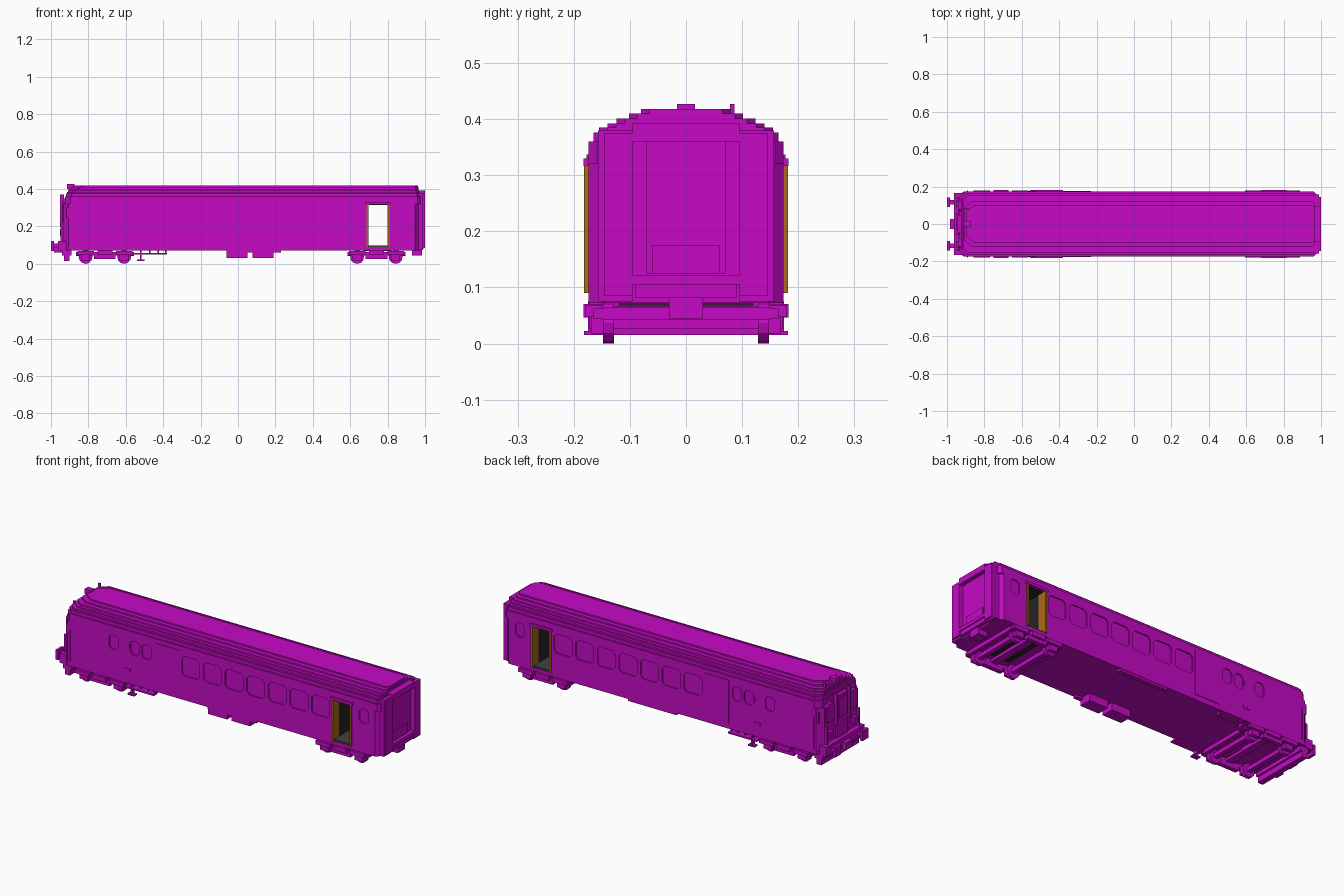
import bpy, bmesh, math
from mathutils import Vector

if "Cube" in bpy.data.objects:
    bpy.data.objects.remove(bpy.data.objects["Cube"], do_unlink=True)


def material(name, rgb):
    m = bpy.data.materials.new(name)
    m.use_nodes = True
    m.diffuse_color = (*rgb, 1)
    node = next(n for n in m.node_tree.nodes if n.type == 'BSDF_PRINCIPLED')
    node.inputs["Base Color"].default_value = (*rgb, 1)
    return m


MAGENTA = material("magenta paint", (0.56, 0.003, 0.56))
OCHRE = material("ochre door frame", (0.42, 0.14, 0.012))
DARK = material("dark interior", (0.018, 0.018, 0.018))
GREY = material("grey interior floor", (0.05, 0.055, 0.055))


def prism(bm, pts, axis, a, b):
    """Extrude an outline along an axis from a to b."""
    def place(p, t):
        c = list(p)
        c.insert(axis, t)
        return bm.verts.new(c)
    lo = [place(p, a) for p in pts]
    hi = [place(p, b) for p in pts]
    n = len(pts)
    bm.faces.new(lo)
    bm.faces.new(hi[::-1])
    for i in range(n):
        bm.faces.new((lo[i], hi[i], hi[(i + 1) % n], lo[(i + 1) % n]))


def finish(name, bm, mat):
    bmesh.ops.recalc_face_normals(bm, faces=bm.faces)
    me = bpy.data.meshes.new(name)
    bm.to_mesh(me)
    bm.free()
    ob = bpy.data.objects.new(name, me)
    bpy.context.collection.objects.link(ob)
    me.materials.append(mat)
    return ob


def boxes(name, specs, mat=MAGENTA, both=False):
    """Join boxes (x0, x1, y0, y1, z0, z1); both adds copies at -y."""
    bm = bmesh.new()
    for x0, x1, y0, y1, z0, z1 in specs:
        for s in ((1, -1) if both else (1,)):
            prism(bm, [(x0, s * y0), (x1, s * y0), (x1, s * y1), (x0, s * y1)], 2, z0, z1)
    return finish(name, bm, mat)


def slab(bm, z0, z1, hw, x0, x1, c0, c1, d0=None, d1=None):
    """Plan-view slab with chamfered ends; c is the length, d the width of the cut."""
    d0 = c0 if d0 is None else d0
    d1 = c1 if d1 is None else d1
    pts = []
    for x, y in ((x0, hw - d0), (x0 + c0, hw), (x1 - c1, hw), (x1, hw - d1),
                 (x1, d1 - hw), (x1 - c1, -hw), (x0 + c0, -hw), (x0, d0 - hw)):
        if not pts or (x, y) != pts[-1]:
            pts.append((x, y))
    if pts[0] == pts[-1]:
        pts.pop()
    prism(bm, pts, 2, z0, z1)


def octagon(cx, cz, w, h, c):
    w, h = w / 2, h / 2
    return [(cx - w, cz - h + c), (cx - w + c, cz - h), (cx + w - c, cz - h), (cx + w, cz - h + c),
            (cx + w, cz + h - c), (cx + w - c, cz + h), (cx - w + c, cz + h), (cx - w, cz + h - c)]


# Floor slab and side walls, split by the open doorway
HW = 0.174
bm = bmesh.new()
slab(bm, 0.072, 0.09, HW, -0.94, 0.975, 0.03, 0.028)
finish("floor", bm, MAGENTA)
walls = []
for name, x0, x1, c0, c1 in (("main_walls", -0.935, 0.69, 0.03, 0),
                             ("rear_walls", 0.808, 0.975, 0, 0.028)):
    bm = bmesh.new()
    slab(bm, 0.09, 0.32, HW, x0, x1, c0, c1)
    walls.append(finish(name, bm, MAGENTA))

# Recessed windows
bm = bmesh.new()
windows = [(-0.163 + 0.1305 * i, 0.2575, 0.108, 0.105, 0.016) for i in range(7)]
windows += [(x, 0.273, 0.055, 0.076, 0.014) for x in (-0.628, -0.5, -0.43, 0.88)]
for w in windows:
    for s in (1, -1):
        prism(bm, octagon(*w), 1, s * 0.168, s * 0.2)
cutter = finish("window_cutter", bm, MAGENTA)
cutter.hide_render = True
for ob in walls:
    mod = ob.modifiers.new("windows", 'BOOLEAN')
    mod.operation = 'DIFFERENCE'
    mod.solver = 'EXACT'
    mod.object = cutter
    bpy.context.view_layer.objects.active = ob
    bpy.ops.object.modifier_apply(modifier=mod.name)
bpy.data.objects.remove(cutter, do_unlink=True)

# Stepped roof: bottom, top, half width, front end, rear end, chamfer length, width
bm = bmesh.new()
for z0, z1, hw, x0, x1, c, d in (
        (0.320, 0.360, 0.174, -0.925, 0.975, 0.03, 0.030),
        (0.360, 0.376, 0.165, -0.920, 0.972, 0.03, 0.030),
        (0.376, 0.385, 0.155, -0.915, 0.970, 0.03, 0.030),
        (0.385, 0.392, 0.140, -0.910, 0.968, 0.04, 0.035),
        (0.392, 0.401, 0.124, -0.905, 0.966, 0.04, 0.035),
        (0.401, 0.410, 0.102, -0.895, 0.964, 0.045, 0.035),
        (0.410, 0.418, 0.080, -0.880, 0.962, 0.05, 0.035)):
    slab(bm, z0, z1, hw, x0, x1, c, 0.015, d, 0.015)
finish("roof", bm, MAGENTA)
boxes("roof_lamp", [(-0.915, -0.875, -0.016, 0.016, 0.40, 0.427)])
boxes("roof_horn", [(-0.9, -0.885, 0.078, 0.086, 0.40, 0.427)])

# Baggage door, vents and handles on the sides
boxes("baggage_door", [(-0.38, -0.23, 0.17, 0.177, 0.10, 0.337)], both=True)
boxes("side_vents", [(x, x + 0.018, 0.17, 0.177, 0.136, 0.152) for x in (-0.57, -0.545)]
      + [(-0.541, -0.53, 0.17, 0.177, 0.265, 0.285)], both=True)
boxes("cab_side_rails", [(-0.918, -0.902, 0.15, 0.172, 0.245, 0.30),
                         (-0.893, -0.888, 0.17, 0.178, 0.10, 0.27)], both=True)

# Doorway frames, header and vestibule lining
boxes("door_frame", [(0.688, 0.699, 0.13, 0.182, 0.09, 0.316),
                     (0.799, 0.81, 0.13, 0.182, 0.09, 0.316)], OCHRE, True)
boxes("door_header", [(0.682, 0.816, 0.165, 0.183, 0.316, 0.33)], both=True)
boxes("vestibule_walls", [(0.69, 0.698, -0.13, 0.13, 0.09, 0.32),
                          (0.80, 0.808, -0.13, 0.13, 0.09, 0.32),
                          (0.70, 0.80, -0.165, 0.165, 0.314, 0.322)], DARK)
boxes("vestibule_floor", [(0.698, 0.80, -0.17, 0.17, 0.088, 0.098)], GREY)
boxes("underfloor_hatch", [(0.67, 0.82, -0.12, 0.12, 0.068, 0.074)], DARK)

# Rear gangway
boxes("gangway_frame", [(0.965, 0.99, 0.095, 0.157, 0.075, 0.38),
                        (0.985, 1.0, 0.095, 0.145, 0.085, 0.375)], both=True)
boxes("gangway_top", [(0.965, 1.0, -0.095, 0.095, 0.36, 0.392)])
boxes("gangway_door", [(0.965, 0.978, -0.07, 0.07, 0.125, 0.36),
                       (0.975, 0.984, -0.06, 0.06, 0.125, 0.175)])
boxes("gangway_steps", [(0.96, 1.0, -0.095, 0.095, 0.105, 0.122),
                        (0.96, 0.994, -0.09, 0.09, 0.082, 0.105)])
boxes("rear_coupler", [(0.93, 0.985, -0.03, 0.03, 0.045, 0.085)])

# Cab front: windows, door, rails, lamps
bm = bmesh.new()
for s in (1, -1):
    prism(bm, octagon(s * 0.098, 0.28, 0.066, 0.10, 0.012), 0, -0.942, -0.92)
finish("cab_windows", bm, MAGENTA)
boxes("cab_door", [(-0.944, -0.92, -0.048, 0.048, 0.10, 0.35),
                   (-0.948, -0.94, -0.035, 0.035, 0.23, 0.335)])
boxes("cab_rails", [(-0.952, -0.93, 0.052, 0.060, 0.20, 0.37),
                    (-0.95, -0.92, 0.135, 0.142, 0.12, 0.22)], both=True)
boxes("head_lamps", [(-0.952, -0.93, 0.09, 0.125, 0.15, 0.185)], both=True)

# Buffer beam, buffers, coupler and pilot
boxes("buffer_beam", [(-0.962, -0.92, -0.165, 0.165, 0.07, 0.122)])
boxes("front_coupler", [(-0.985, -0.94, -0.028, 0.028, 0.06, 0.10)])
boxes("buffers", [(-0.99, -0.95, 0.103, 0.127, 0.085, 0.11),
                  (-1.0, -0.985, 0.092, 0.142, 0.068, 0.122)], both=True)
boxes("pilot", [(-0.94, -0.89, -0.163, 0.163, 0.045, 0.075),
                (-0.93, -0.90, -0.163, 0.163, 0.015, 0.045)])

# Bogies
for label, cx in (("front", -0.712), ("rear", 0.74)):
    bm = bmesh.new()
    for ax in (-0.103, 0.103):
        for s in (1, -1):
            ring = [(cx + ax + 0.037 * math.cos(k * math.pi / 6),
                     0.037 + 0.037 * math.sin(k * math.pi / 6)) for k in range(12)]
            prism(bm, ring, 1, s * 0.128, s * 0.148)
    finish(label + "_wheels", bm, MAGENTA)
    side = [(cx - 0.155, cx + 0.155, 0.148, 0.165, 0.045, 0.062),
            (cx - 0.058, cx + 0.058, 0.148, 0.172, 0.026, 0.052),
            (cx - 0.04, cx + 0.04, 0.15, 0.183, 0.046, 0.07)]
    for ax in (-0.103, 0.103):
        side += [(cx + ax - 0.024, cx + ax + 0.024, 0.148, 0.168, 0.018, 0.06),
                 (cx + ax - 0.044, cx + ax + 0.044, 0.148, 0.18, 0.047, 0.068)]
    boxes(label + "_bogie_sides", side, both=True)
    boxes(label + "_bogie_beams",
          [(cx + x - w, cx + x + w, -0.15, 0.15, z, z + 0.022)
           for x, w, z in ((-0.145, 0.01, 0.042), (-0.103, 0.012, 0.026),
                           (0.103, 0.012, 0.026), (0.145, 0.01, 0.042))])
    boxes(label + "_bogie_pivot", [(cx - 0.02, cx + 0.02, -0.15, 0.15, 0.05, 0.066),
                                   (cx - 0.02, cx + 0.02, -0.03, 0.03, 0.05, 0.075)])

# Equipment boxes and side steps
boxes("equipment_boxes", [(-0.062, 0.052, -0.168, -0.10, 0.032, 0.075),
                          (0.077, 0.19, -0.168, -0.10, 0.032, 0.075)])
boxes("equipment_rail", [(-0.062, 0.23, 0.15, 0.172, 0.06, 0.075),
                         (-0.062, 0.23, -0.172, -0.15, 0.06, 0.075)])
boxes("side_steps", [(-0.555, -0.38, 0.15, 0.183, 0.050, 0.058),
                     (-0.525, -0.515, 0.155, 0.175, 0.015, 0.075),
                     (-0.54, -0.50, 0.155, 0.182, 0.015, 0.022),
                     (-0.475, -0.468, 0.155, 0.165, 0.05, 0.075),
                     (-0.43, -0.423, 0.155, 0.165, 0.05, 0.075),
                     (-0.39, -0.383, 0.155, 0.165, 0.05, 0.075)], both=True)
